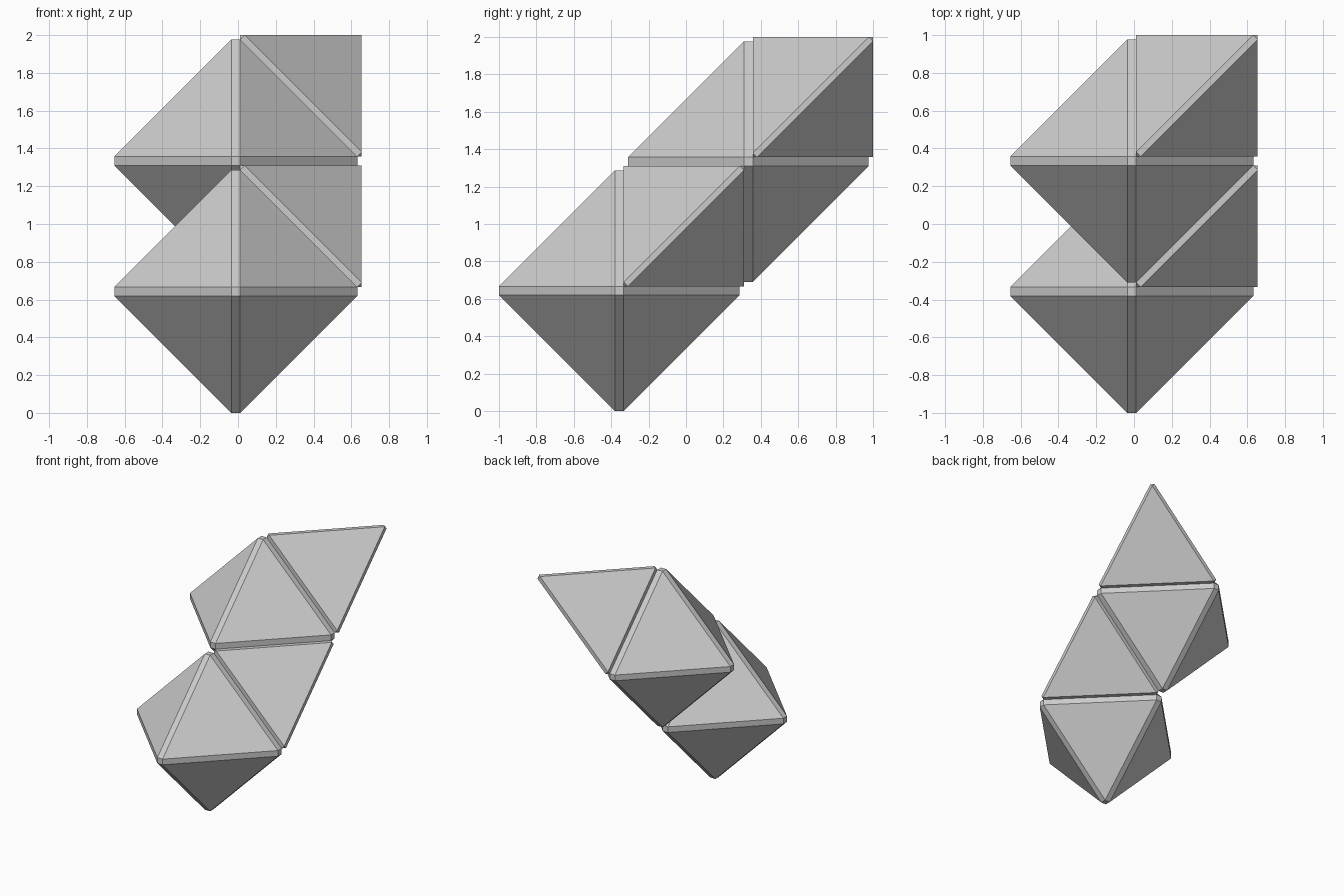
import bpy
import bmesh
from itertools import permutations, product
from mathutils import Vector

cube = bpy.data.objects.get("Cube")
if cube:
    bpy.data.objects.remove(cube, do_unlink=True)

CELL = 0.6902          # lattice size: centre to sharp corner of an octahedron
CUT = 0.0235           # how far each edge is chamfered
TIP = CELL - 2 * CUT   # blunted corner distance

# Single grey material
grey = bpy.data.materials.new("plain grey")
grey.use_nodes = True
colour = (0.6, 0.6, 0.6, 1)
grey.diffuse_color = colour
grey.node_tree.nodes["Principled BSDF"].inputs["Base Color"].default_value = colour


def chamfered_solid(name, points, location):
    """Wrap a convex solid around the corner points of its chamfered faces."""
    bm = bmesh.new()
    for p in points:
        bm.verts.new(p)
    bmesh.ops.convex_hull(bm, input=bm.verts[:])
    bmesh.ops.dissolve_limit(bm, angle_limit=0.02, verts=bm.verts[:], edges=bm.edges[:])
    bmesh.ops.recalc_face_normals(bm, faces=bm.faces[:])
    mesh = bpy.data.meshes.new(name)
    bm.to_mesh(mesh)
    bm.free()
    mesh.materials.append(grey)
    obj = bpy.data.objects.new(name, mesh)
    obj.location = location
    bpy.context.collection.objects.link(obj)


def signed_corners(corner, keep):
    """All orders of a corner triple, mirrored into every octant that is kept."""
    return [Vector(a * s for a, s in zip(p, signs))
            for p in sorted(set(permutations(corner)))
            for signs in product((-1, 1), repeat=3) if keep(signs)]


# Corner points of the two kinds of solid
half = CELL / 2
octa_points = signed_corners((CUT, CUT, TIP), lambda s: True)
tetra_points = signed_corners((half - CUT, half - CUT, half - 2 * CUT),
                              lambda s: s[0] * s[1] * s[2] > 0)

# Octahedron with a tetrahedron on its upper back face, stepped up and back
for step, level in enumerate(("lower", "upper")):
    centre = Vector((-CUT / 2, TIP - 1 + step * CELL, TIP + step * CELL))
    chamfered_solid(level + "_octahedron", octa_points, centre)
    chamfered_solid(level + "_tetrahedron", tetra_points,
                    centre + Vector((half, half, half)))
